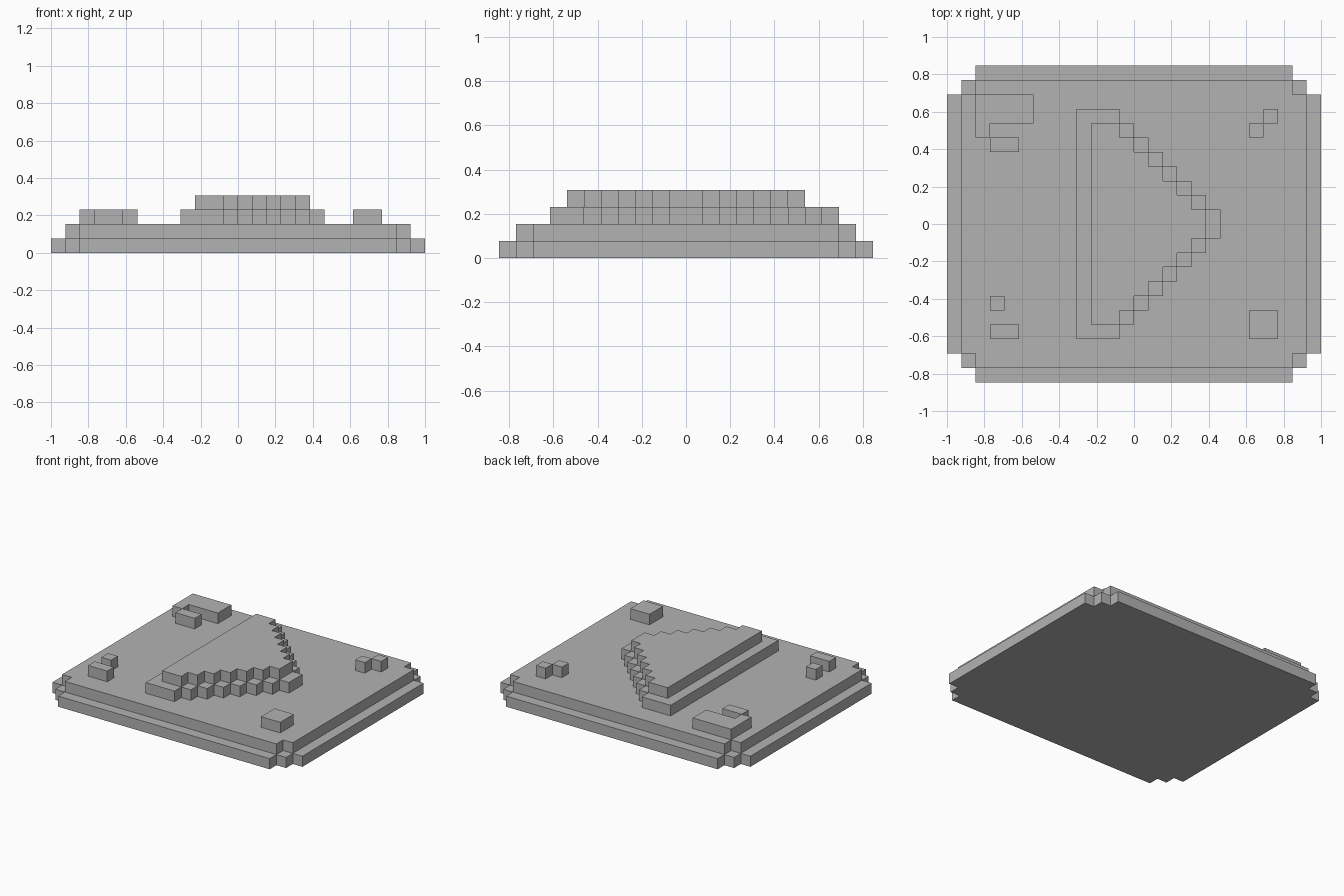
import bpy
import bmesh

UNIT = 1 / 13  # one block of the stepped design

cube = bpy.data.objects.get("Cube")
if cube:
    bpy.data.objects.remove(cube, do_unlink=True)

grey = bpy.data.materials.new("stone_grey")
grey.use_nodes = True
grey.diffuse_color = (0.45, 0.45, 0.45, 1)
grey.node_tree.nodes["Principled BSDF"].inputs["Base Color"].default_value = grey.diffuse_color


def prism(name, outline, level):
    """Extrude a counter-clockwise block outline by one level."""
    bm = bmesh.new()
    base = bm.faces.new([bm.verts.new((x * UNIT, y * UNIT, level * UNIT)) for x, y in outline])
    top = bmesh.ops.extrude_face_region(bm, geom=[base], use_keep_orig=True)["geom"]
    moved = [v for v in top if isinstance(v, bmesh.types.BMVert)]
    bmesh.ops.translate(bm, verts=moved, vec=(0, 0, UNIT))
    bmesh.ops.recalc_face_normals(bm, faces=bm.faces)
    mesh = bpy.data.meshes.new(name)
    bm.to_mesh(mesh)
    bm.free()
    mesh.materials.append(grey)
    obj = bpy.data.objects.new(name, mesh)
    bpy.context.collection.objects.link(obj)
    return obj


def box(x0, x1, y0, y1):
    return [(x0, y0), (x1, y0), (x1, y1), (x0, y1)]


def stepped_slab(half_x, half_y, steps):
    """Rectangle whose four corners are cut into unit steps."""
    corner = [(half_x, half_y - steps)]
    for i in range(1, steps + 1):
        corner += [(half_x - i, half_y - steps + i - 1), (half_x - i, half_y - steps + i)]
    left = [(-x, y) for x, y in reversed(corner)]
    upper = corner + left
    return upper + [(-x, -y) for x, y in upper]


def stepped_arrow(back, tip, half_y):
    """Triangle pointing to +x with staircase slopes."""
    upper = []
    for row in range(half_y):
        upper += [(tip - row, row), (tip - row, row + 1)]
    upper = upper[1:] + [(back, half_y)]
    return upper + [(x, -y) for x, y in reversed(upper)]


# Two-tier base
prism("base_lower_tier", stepped_slab(13, 11, 2), 0)
prism("base_upper_tier", stepped_slab(12, 10, 1), 1)

# Raised arrow in the middle
prism("arrow_lower_tier", stepped_arrow(-4, 6, 8), 2)
prism("arrow_upper_tier", stepped_arrow(-3, 5, 7), 3)

# Small raised blocks near the corners
prism("back_right_hook", [(-11, 6), (-10, 6), (-10, 7), (-7, 7), (-7, 9), (-11, 9)], 2)
blocks = {
    "back_right_bar": (-10, -8, 5, 6),
    "back_left_outer_block": (9, 10, 7, 8),
    "back_left_inner_block": (8, 9, 6, 7),
    "front_right_block": (-10, -9, -6, -5),
    "front_right_bar": (-10, -8, -8, -7),
    "front_left_block": (8, 10, -8, -6),
}
for name, extent in blocks.items():
    prism(name, box(*extent), 2)
